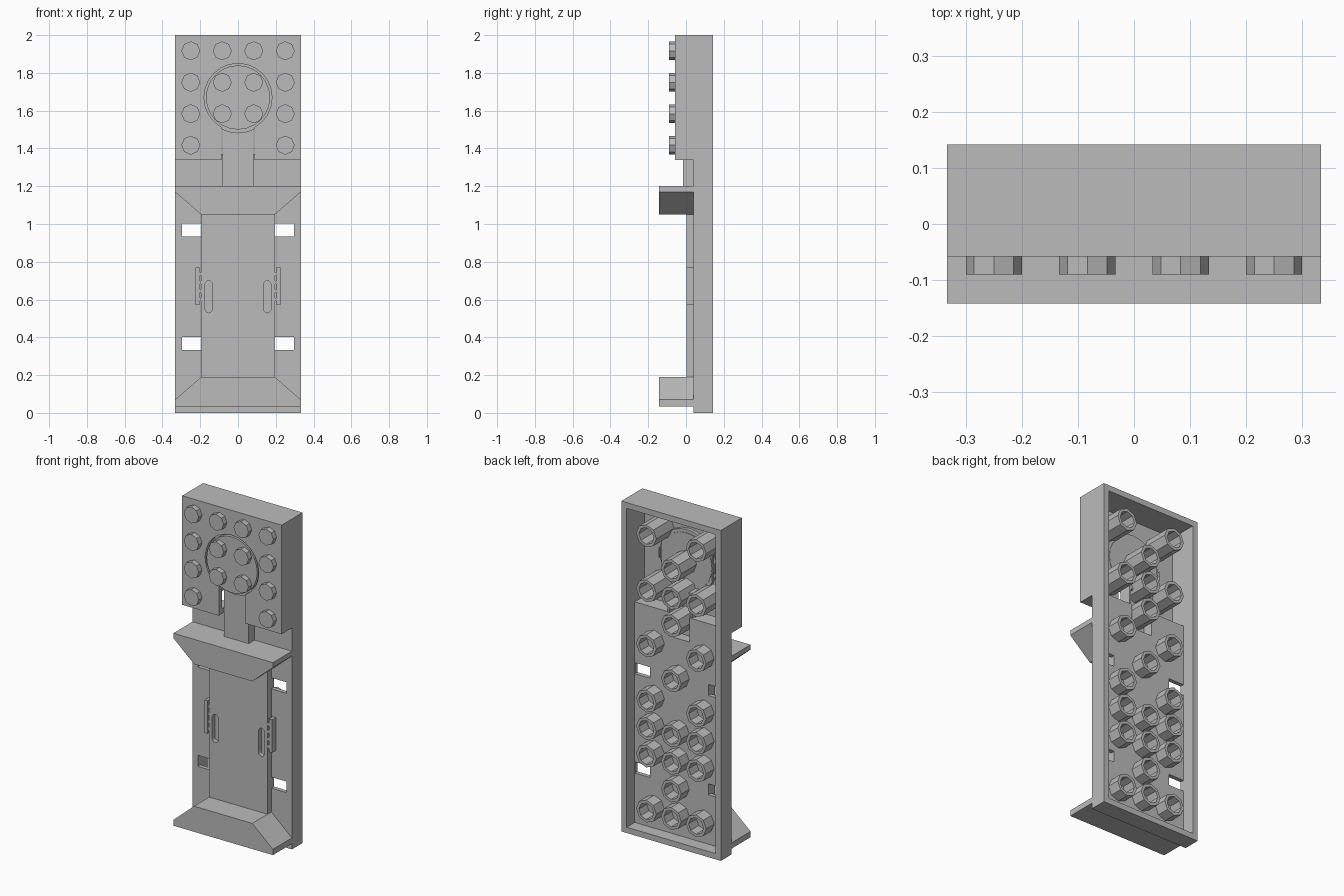
import bpy, bmesh, math
from mathutils import Matrix, Vector

old = bpy.data.objects.get("Cube")
if old:
    bpy.data.objects.remove(old, do_unlink=True)

grey = bpy.data.materials.new("light_grey")
grey.use_nodes = True
grey.diffuse_color = (0.5, 0.5, 0.5, 1)
grey.node_tree.nodes["Principled BSDF"].inputs["Base Color"].default_value = (0.5, 0.5, 0.5, 1)


def finish(name, bm):
    bmesh.ops.recalc_face_normals(bm, faces=bm.faces)
    mesh = bpy.data.meshes.new(name)
    bm.to_mesh(mesh)
    bm.free()
    mesh.materials.append(grey)
    obj = bpy.data.objects.new(name, mesh)
    bpy.context.collection.objects.link(obj)
    return obj


def box(name, x0, x1, y0, y1, z0, z1):
    bm = bmesh.new()
    size = Matrix.Diagonal((x1 - x0, y1 - y0, z1 - z0, 1))
    centre = Matrix.Translation(((x0 + x1) / 2, (y0 + y1) / 2, (z0 + z1) / 2))
    bmesh.ops.create_cube(bm, size=1, matrix=centre @ size)
    return finish(name, bm)


def disc(name, x, z, r, y0, y1, sides):
    """Cylinder lying along y."""
    bm = bmesh.new()
    place = Matrix.Translation((x, (y0 + y1) / 2, z)) @ Matrix.Rotation(math.pi / 2, 4, 'X')
    bmesh.ops.create_cone(bm, cap_ends=True, segments=sides, radius1=r, radius2=r,
                          depth=y1 - y0, matrix=place)
    return finish(name, bm)


def tube(name, x, z, y0, y1, outer=0.068, inner=0.05):
    """Eight-sided ring section spun about y."""
    bm = bmesh.new()
    vs = [bm.verts.new((x + r, y, z)) for r, y in
          ((inner, y0), (outer, y0), (outer, y1), (inner, y1))]
    edges = [bm.edges.new((vs[i], vs[(i + 1) % 4])) for i in range(4)]
    bmesh.ops.spin(bm, geom=vs + edges, cent=(x, 0, z), axis=(0, 1, 0),
                   angle=math.tau, steps=8)
    bmesh.ops.remove_doubles(bm, verts=bm.verts, dist=1e-4)
    return finish(name, bm)


def prism(name, points, axis, a, b):
    """Extrude a 2D outline along x (points are y, z) or y (points are x, z)."""
    bm = bmesh.new()
    face = bm.faces.new([bm.verts.new((a, p, q) if axis == 'x' else (p, a, q))
                         for p, q in points])
    ext = bmesh.ops.extrude_face_region(bm, geom=[face])
    move = Vector((b - a, 0, 0)) if axis == 'x' else Vector((0, b - a, 0))
    bmesh.ops.translate(bm, vec=move, verts=[v for v in ext["geom"]
                                             if isinstance(v, bmesh.types.BMVert)])
    return finish(name, bm)


def cut(obj, *cutters):
    for c in cutters:
        m = obj.modifiers.new("cut", 'BOOLEAN')
        m.operation, m.solver, m.object = 'DIFFERENCE', 'EXACT', c
    bpy.context.view_layer.update()
    deps = bpy.context.evaluated_depsgraph_get()
    mesh = bpy.data.meshes.new_from_object(obj.evaluated_get(deps))
    obj.modifiers.clear()
    obj.data = mesh
    for c in cutters:
        bpy.data.objects.remove(c, do_unlink=True)


W, IN, PITCH = 0.333, 0.298, 1 / 6
FRONT, FLOOR, BACK = -0.058, 0.04, 0.142

# Stepped body, hollow from behind
body = prism("body", [(FLOOR, 0), (BACK, 0), (BACK, 2), (FRONT, 2), (FRONT, 1.34), (FLOOR, 1.34)],
             'x', -W, W)
cut(body,
    box("lower_cavity", -IN, IN, 0.065, 0.3, 0.035, 1.965),
    box("upper_cavity", -IN, IN, -0.028, 0.3, 1.37, 1.965),
    box("stem_slot", -0.088, 0.088, -0.2, FLOOR, 1.3, 1.53),
    box("stem_opening", -0.07, 0.07, 0.0, 0.2, 1.225, 1.45),
    disc("round_hole", 0, 1.67, 0.18, -0.2, 0.0, 24),
    *[box("window", min(s * 0.195, s * 0.297), max(s * 0.195, s * 0.297), -0.1, 0.1, z, z + 0.067)
      for s in (-1, 1) for z in (0.334, 0.935)])

# Round turntable set in the upper block, with a rear flange
disc("turntable", 0, 1.67, 0.17, FRONT, -0.005, 24)
flange = disc("turntable_flange", 0, 1.67, 0.19, -0.03, -0.008, 24)
cut(flange, *[box("flange_slot", s * 0.178 - 0.008, s * 0.178 + 0.008, -0.02, 0.1, 1.59, 1.75)
              for s in (-1, 1)])

# Hollow stem below the turntable
stem = box("stem", -0.083, 0.083, -0.016, 0.06, 1.2, 1.52)
cut(stem, box("stem_pocket", -0.07, 0.07, 0.003, 0.2, 1.225, 1.47))

# Front studs; the middle of the bottom row is left open
for row in range(4):
    for col in range(4):
        if row == 0 and col in (1, 2):
            continue
        disc("stud", (col - 1.5) * PITCH, 1.417 + row * PITCH, 0.05, FRONT - 0.032, FRONT + 0.005, 8)

# Flared trims above and below the panel
for name, edge, rim, inner in (("upper_trim", 1.2, 1.17, 1.05), ("lower_trim", 0.035, 0.07, 0.19)):
    prism(name, [(-W, edge), (W, edge), (W, rim), (0.195, inner), (-0.195, inner), (-W, rim)],
          'y', -0.142, 0.045)

# Raised panel with two rounded grooves
panel = box("panel", -0.195, 0.195, 0.003, 0.045, 0.18, 1.06)
grooves = []
for s in (-1, 1):
    x = s * 0.155
    grooves += [box("groove", x - 0.02, x + 0.02, -0.1, 0.03, 0.55, 0.68),
                disc("groove_end", x, 0.55, 0.02, -0.1, 0.03, 12),
                disc("groove_end", x, 0.68, 0.02, -0.1, 0.03, 12)]
cut(panel, *grooves)

# Grip plates with ridges beside the panel
for s in (-1, 1):
    box("grip_plate", s * 0.215 - 0.01, s * 0.215 + 0.01, 0.003, 0.045, 0.57, 0.77)
    for k in range(4):
        disc("grip_ridge", s * 0.203, 0.6 + k * 0.045, 0.01, 0.004, 0.045, 8)

# Rear tubes on the half grid
for k in (1, 3, 4, 5, 7, 9, 11):
    for s in (-1, 1):
        tube("rear_tube", s * PITCH, k * PITCH, -0.03 if k > 8 else 0.06, BACK)
for k in (1, 2, 3, 4, 6, 8, 9, 10):
    tube("rear_tube", 0, k * PITCH, -0.008 if k > 7 else 0.06, BACK)
